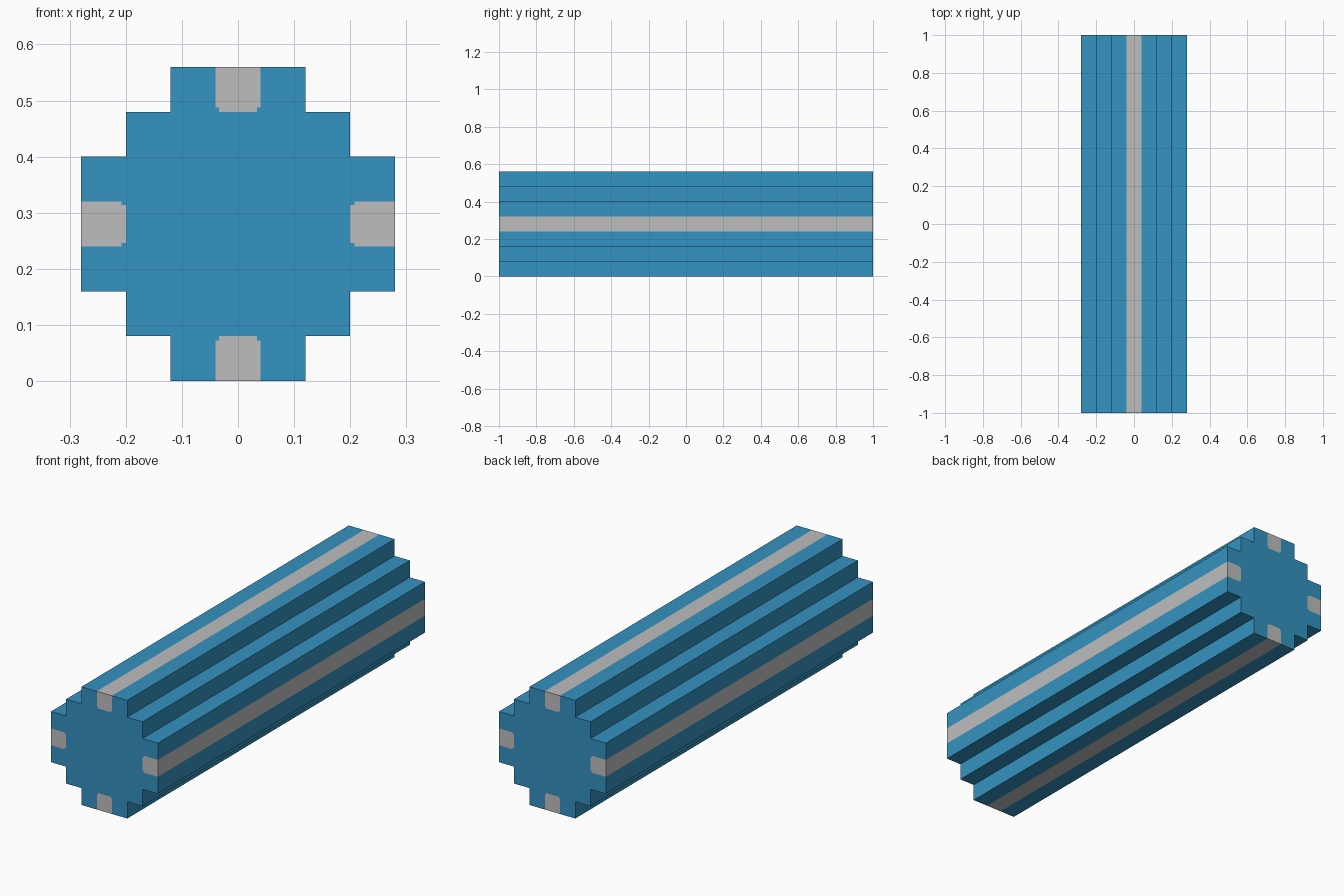
import bpy
import bmesh

cube = bpy.data.objects.get("Cube")
if cube:
    bpy.data.objects.remove(cube, do_unlink=True)

HALF_LENGTH = 1.0
CENTRE_Z = 0.28


def make_material(name, rgb):
    mat = bpy.data.materials.new(name)
    mat.use_nodes = True
    mat.diffuse_color = (*rgb, 1)
    mat.node_tree.nodes["Principled BSDF"].inputs["Base Color"].default_value = (*rgb, 1)
    return mat


blue = make_material("blue", (0.034, 0.292, 0.533))
grey = make_material("light grey", (0.515, 0.515, 0.522))

# One arm of the stepped cross-section, counterclockwise about the centre.
# Points 3 to 10 outline the grey inlay, with its small corner notches.
ARM = [(.20, .20), (.12, .20), (.12, .28), (.04, .28), (.04, .208), (.034, .208), (.034, .20),
       (-.034, .20), (-.034, .208), (-.04, .208), (-.04, .28), (-.12, .28), (-.12, .20)]

# Front end: blue core and four grey inlays sharing its vertices
bm = bmesh.new()
outline, inlays, arm = [], [], ARM
for quarter in range(4):
    verts = [bm.verts.new((x, -HALF_LENGTH, CENTRE_Z + z)) for x, z in arm]
    outline += verts
    inlays.append(verts[3:11])
    arm = [(-z, x) for x, z in arm]
bm.faces.new(outline).material_index = 0
for inlay in inlays:
    bm.faces.new(inlay).material_index = 1

# Extrude the whole section to the back end
result = bmesh.ops.extrude_face_region(bm, geom=bm.faces[:], use_keep_orig=True)
moved = [v for v in result["geom"] if isinstance(v, bmesh.types.BMVert)]
bmesh.ops.translate(bm, verts=moved, vec=(0, 2 * HALF_LENGTH, 0))
bmesh.ops.recalc_face_normals(bm, faces=bm.faces[:])

# Long grey stripes: the middle side faces of each arm
for face in bm.faces:
    if abs(face.normal.y) < 0.5:
        c = face.calc_center_median()
        middle = min(abs(c.x), abs(c.z - CENTRE_Z)) < 0.02
        face.material_index = 1 if middle else 0

mesh = bpy.data.meshes.new("stepped_beam")
bm.to_mesh(mesh)
bm.free()
mesh.materials.append(blue)
mesh.materials.append(grey)
beam = bpy.data.objects.new("stepped_beam", mesh)
bpy.context.collection.objects.link(beam)
